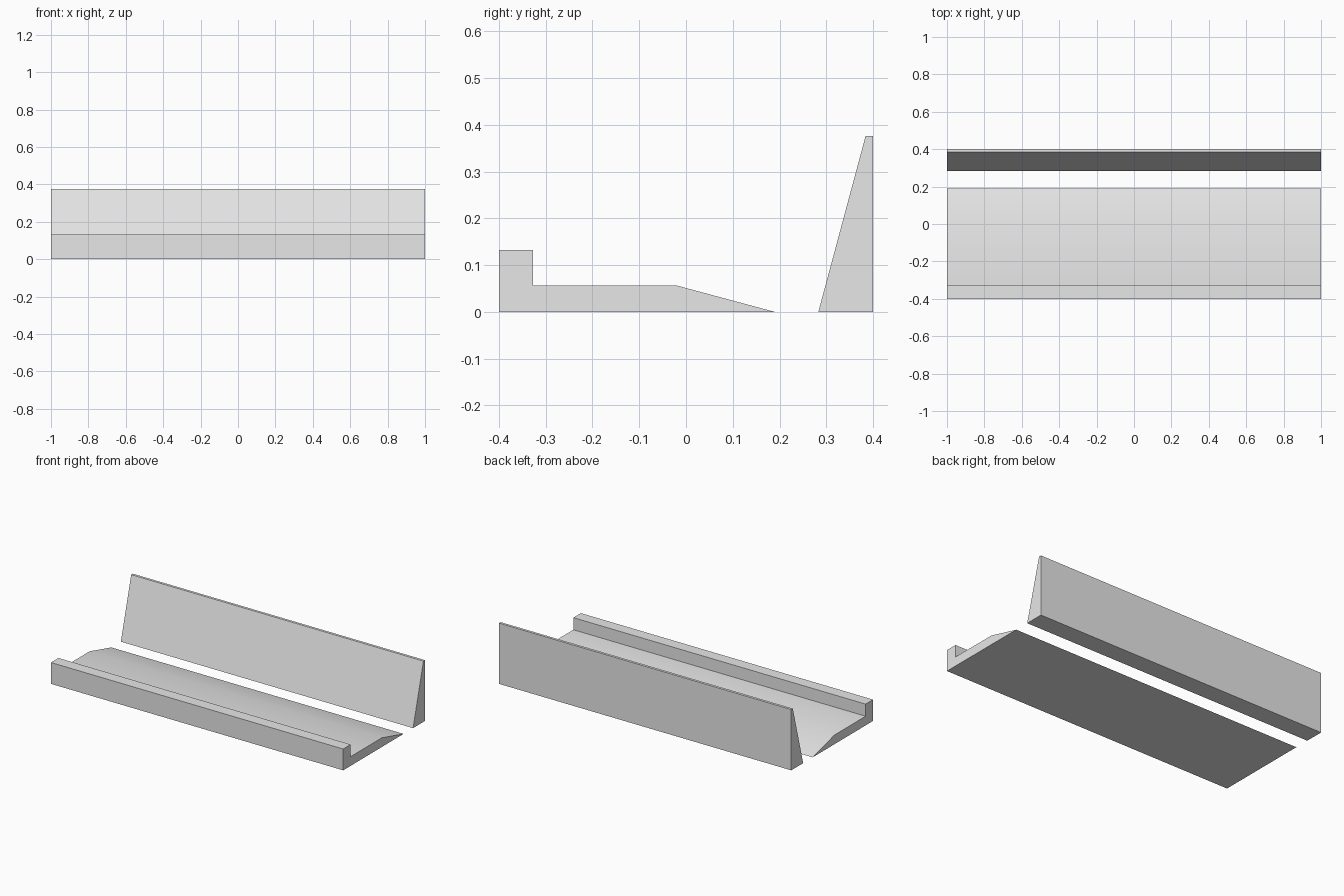
import bpy
import bmesh

cube = bpy.data.objects.get("Cube")
if cube:
    bpy.data.objects.remove(cube, do_unlink=True)

# Single grey material
grey = bpy.data.materials.new("light_grey")
grey.use_nodes = True
colour = (0.8, 0.8, 0.8, 1.0)
grey.diffuse_color = colour
grey.node_tree.nodes["Principled BSDF"].inputs["Base Color"].default_value = colour


def extrude_profile(name, profile, half_length=1.0):
    """Sweep a (y, z) side profile along x, centred on x = 0."""
    bm = bmesh.new()
    face = bm.faces.new([bm.verts.new((-half_length, y, z)) for y, z in profile])
    swept = bmesh.ops.extrude_face_region(bm, geom=[face])
    moved = [v for v in swept["geom"] if isinstance(v, bmesh.types.BMVert)]
    bmesh.ops.translate(bm, verts=moved, vec=(2 * half_length, 0, 0))
    bmesh.ops.recalc_face_normals(bm, faces=bm.faces)
    mesh = bpy.data.meshes.new(name)
    bm.to_mesh(mesh)
    bm.free()
    mesh.materials.append(grey)
    obj = bpy.data.objects.new(name, mesh)
    bpy.context.collection.objects.link(obj)
    bpy.ops.object.select_all(action="DESELECT")
    obj.select_set(True)
    bpy.context.view_layer.objects.active = obj
    bpy.ops.object.shade_smooth_by_angle(angle=0.52)
    return obj


# Low base with a raised front lip and a ramp running down at the back
extrude_profile("base_with_lip_and_ramp", [
    (-0.4, 0), (0.19, 0), (-0.022, 0.057),
    (-0.327, 0.057), (-0.327, 0.132), (-0.4, 0.132),
])

# Separate upright wall with a sloping front
extrude_profile("back_wall", [
    (0.283, 0), (0.4, 0), (0.4, 0.376), (0.384, 0.376),
])
